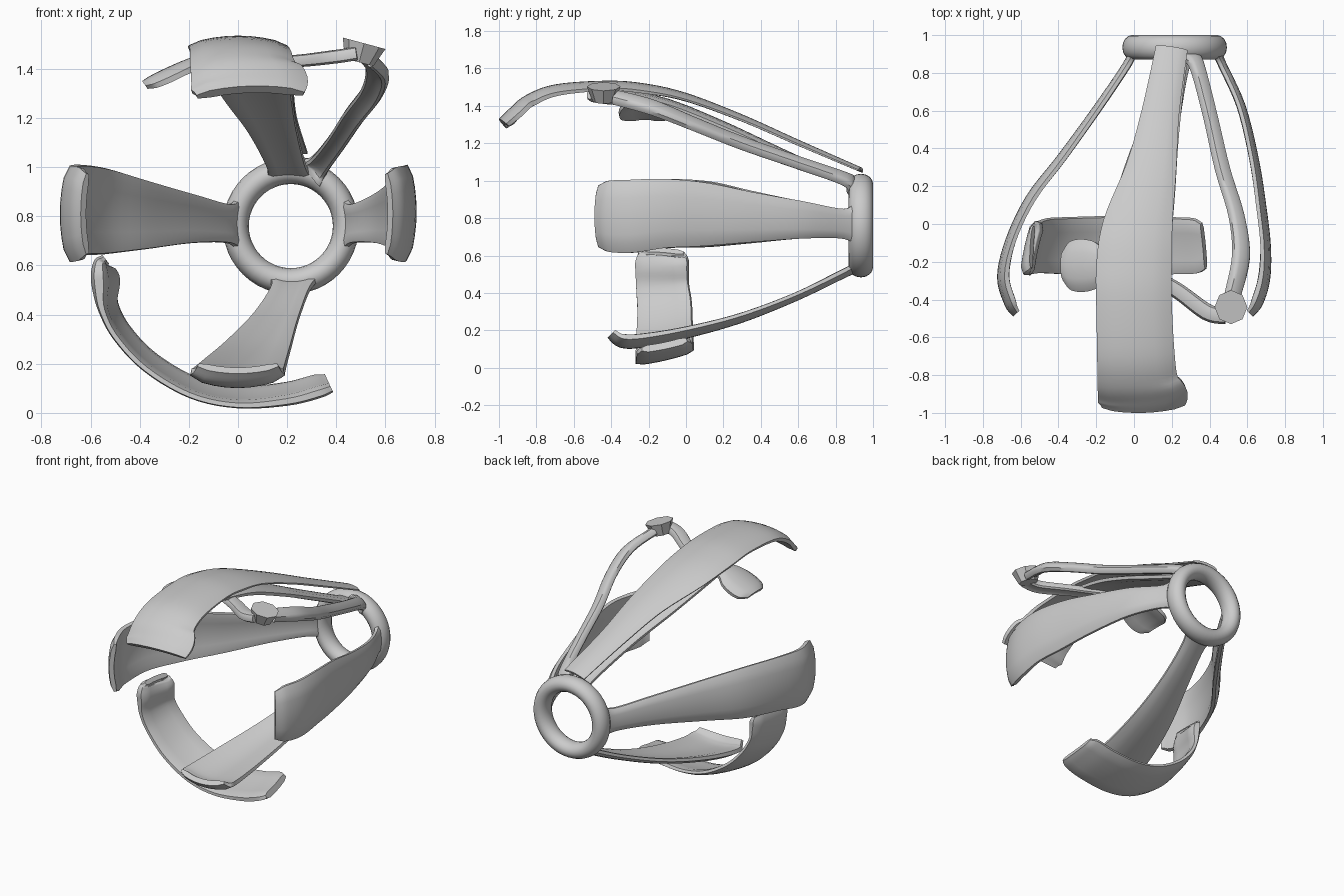
import bpy
import bmesh
import math
from mathutils import Vector, Matrix

cube = bpy.data.objects.get("Cube")
if cube:
    bpy.data.objects.remove(cube, do_unlink=True)

grey = bpy.data.materials.new("plain grey")
grey.use_nodes = True
GREY = (0.6, 0.6, 0.6, 1)
grey.diffuse_color = GREY
grey.node_tree.nodes["Principled BSDF"].inputs["Base Color"].default_value = GREY

RING = Vector((0.215, 0.935, 0.76))
AXIS = Vector((0.08, 0, 0.78))


def finish(name, bm, angle=40):
    """Turn a bmesh into a named, shaded object."""
    bmesh.ops.recalc_face_normals(bm, faces=bm.faces)
    mesh = bpy.data.meshes.new(name)
    bm.to_mesh(mesh)
    bm.free()
    obj = bpy.data.objects.new(name, mesh)
    bpy.context.collection.objects.link(obj)
    mesh.materials.append(grey)
    bpy.ops.object.select_all(action="DESELECT")
    obj.select_set(True)
    bpy.context.view_layer.objects.active = obj
    bpy.ops.object.shade_smooth_by_angle(angle=math.radians(angle))
    return obj


def resample(points, steps=5):
    """Smooth spline through rows of x, y, z, width, thickness."""
    rows = []
    last = len(points) - 1
    for i in range(last):
        quad = [points[min(max(k, 0), last)] for k in range(i - 1, i + 3)]
        for s in range(steps):
            t = s / steps
            rows.append([0.5 * (2 * b + (c - a) * t
                                + (2 * a - 5 * b + 4 * c - d) * t * t
                                + (3 * b - a - 3 * c + d) * t ** 3)
                         for a, b, c, d in zip(*quad)])
    rows.append(list(points[-1]))
    return rows


def strap(name, points, across, bow=0.1, lean=0):
    """Bowed band whose outer face follows the points; thickness goes inward.
    Lean tips the band so that its far edge sits nearer the axis."""
    rows = resample(points)
    spine = [Vector(r[:3]) for r in rows]
    bm = bmesh.new()
    loops = []
    for i, row in enumerate(rows):
        tangent = (spine[min(i + 1, len(rows) - 1)] - spine[max(i - 1, 0)]).normalized()
        radial = spine[i] - AXIS
        radial.y = 0
        radial.normalize()
        side = Vector(across) - radial * lean
        side = (side - tangent * side.dot(tangent)).normalized()
        normal = side.cross(tangent)
        if normal.dot(radial) < 0:
            normal.negate()
        width, thick = row[3:]
        us = [k / 4 for k in range(-4, 5)]
        rim = {u: 0.25 * thick if abs(u) == 1 else 0 for u in us}
        outer = [(u, -bow * width * u * u - rim[u]) for u in us]
        inner = [(u * 0.97, -bow * width * u * u - thick + rim[u]) for u in reversed(us)]
        loops.append([bm.verts.new(spine[i] + side * u * width / 2 + normal * h)
                      for u, h in outer + inner])
    n = len(loops[0])
    for a, b in zip(loops, loops[1:]):
        for k in range(n):
            bm.faces.new((a[k], a[(k + 1) % n], b[(k + 1) % n], b[k]))
    # Close both ends with strips between the outer and inner faces
    for loop in (loops[0], loops[-1]):
        for k in range(n // 2 - 1):
            bm.faces.new((loop[k], loop[k + 1], loop[n - 2 - k], loop[n - 1 - k]))
    return finish(name, bm)


# Rear ring: oval tube section swept around the y axis
bm = bmesh.new()
SEGMENTS, SIDES = 48, 16
tube = []
for i in range(SEGMENTS):
    a = math.tau * i / SEGMENTS
    out = Vector((math.cos(a), 0, math.sin(a)))
    tube.append([bm.verts.new(RING + out * (0.224 + 0.053 * math.cos(b))
                              + Vector((0, 0.065 * math.sin(b), 0)))
                 for b in (math.tau * k / SIDES for k in range(SIDES))])
for i in range(SEGMENTS):
    a, b = tube[i], tube[(i + 1) % SEGMENTS]
    for k in range(SIDES):
        m = (k + 1) % SIDES
        bm.faces.new((a[k], a[m], b[m], b[k]))
finish("rear_ring", bm)

X, Y, Z = (1, 0, 0), (0, 1, 0), (0, 0, 1)

# Side arms
strap("right_arm", [
    (-.03, .92, .77, .24, .04), (-.06, .85, .77, .16, .04), (-.21, .63, .79, .2, .04),
    (-.4, .37, .805, .28, .04), (-.57, .15, .82, .35, .04), (-.68, -.08, .825, .37, .04),
    (-.725, -.28, .81, .39, .05), (-.685, -.43, .81, .38, .05),
    (-.64, -.49, .81, .33, .03)], Z, .07)
strap("left_arm", [
    (.46, .92, .77, .24, .04), (.49, .85, .77, .16, .04), (.59, .63, .79, .2, .04),
    (.66, .35, .805, .27, .04), (.7, .1, .82, .34, .04), (.725, -.12, .825, .37, .04),
    (.72, -.3, .81, .39, .05), (.68, -.43, .81, .38, .05),
    (.63, -.49, .81, .33, .03)], Z, .07)

# Lower arm
strap("lower_arm", [
    (.22, .92, .51, .24, .04), (.215, .85, .48, .16, .04), (.155, .6, .36, .19, .035),
    (.085, .3, .24, .27, .035), (.03, 0, .155, .34, .04), (0, -.25, .105, .38, .05),
    (0, -.36, .11, .38, .05), (0, -.42, .16, .33, .035)], X, .1)

# Upper arm and the long plate lying over it
strap("upper_arm", [
    (.2, .92, 1.0, .24, .04), (.2, .85, 1.02, .16, .04), (.14, .5, 1.18, .2, .04),
    (.08, .2, 1.32, .28, .04), (.03, -.1, 1.44, .33, .04), (.01, -.38, 1.5, .34, .03)], X, .06)
strap("upper_plate", [
    (.2, .94, 1.07, .17, .015), (.14, .6, 1.22, .2, .02), (.09, .3, 1.355, .27, .02),
    (.02, 0, 1.47, .37, .02), (0, -.22, 1.52, .4, .03), (0, -.42, 1.535, .4, .03),
    (.01, -.7, 1.515, .41, .04), (.02, -.86, 1.455, .43, .05), (.045, -.95, 1.38, .48, .05),
    (.05, -1, 1.33, .44, .04)], X, .08)

# Side strut from the ring to the joint
strap("joint_strut", [
    (.3, .91, .99, .14, .05), (.345, .86, 1.03, .09, .045), (.415, .6, 1.12, .08, .045),
    (.485, .3, 1.225, .085, .045), (.56, .05, 1.325, .09, .045), (.585, -.17, 1.415, .1, .05),
    (.54, -.38, 1.47, .09, .05)], (.7, 0, -.5))

# Joint block: tapered octagon tilted outward
bm = bmesh.new()
bmesh.ops.create_cone(bm, cap_ends=True, segments=8, radius1=0.06, radius2=0.09, depth=0.08)
bmesh.ops.transform(bm, verts=bm.verts, matrix=(
    Matrix.Translation((.503, -.44, 1.465)) @ Matrix.Rotation(math.radians(15), 4, "Y")))
finish("joint_block", bm, 25)

# Cross bar from the joint, ending in a small rounded pad
strap("cross_bar", [
    (.48, -.485, 1.49, .09, .05), (.38, -.465, 1.475, .09, .05), (.2, -.335, 1.455, .085, .045),
    (0, -.25, 1.465, .09, .05), (-.14, -.22, 1.46, .14, .05), (-.22, -.22, 1.435, .25, .045),
    (-.3, -.22, 1.4, .28, .045), (-.36, -.22, 1.37, .25, .04),
    (-.39, -.22, 1.35, .16, .03)], Y)

# Curved lower band with a padded upper end
strap("lower_band", [
    (-.55, -.12, .64, .22, .03), (-.57, -.12, .62, .26, .05), (-.58, -.12, .57, .29, .07),
    (-.575, -.12, .51, .29, .07), (-.55, -.12, .42, .29, .04), (-.49, -.11, .31, .3, .035),
    (-.37, -.11, .185, .31, .035), (-.19, -.11, .08, .32, .035), (0, -.11, .04, .32, .035),
    (.2, -.11, .05, .31, .045), (.33, -.11, .08, .3, .05), (.38, -.11, .1, .25, .04)],
    Y, .03, .23)
